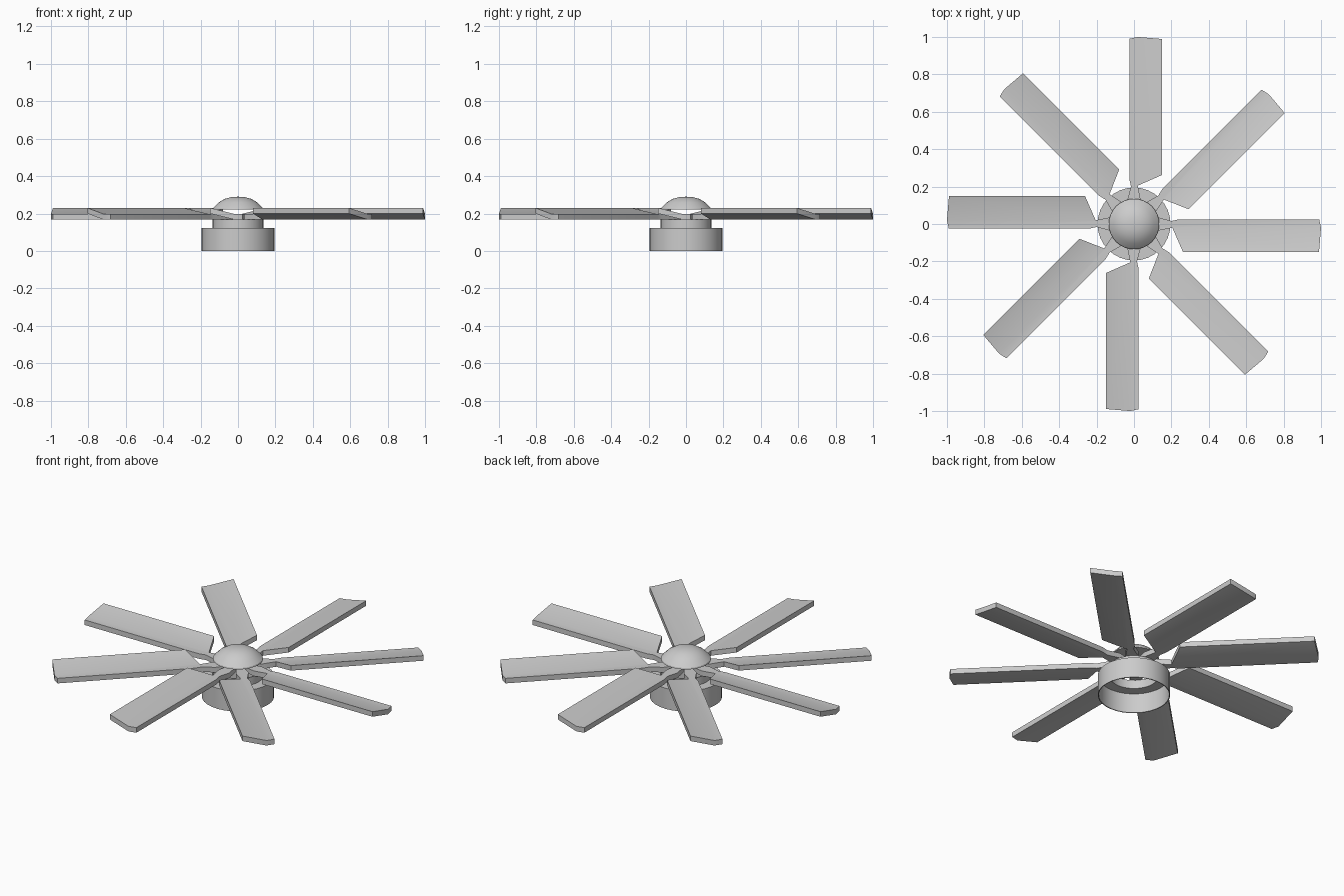
import bpy, bmesh, math
from mathutils import Matrix

if "Cube" in bpy.data.objects:
    bpy.data.objects.remove(bpy.data.objects["Cube"])


def finish(name, bm, angle=30):
    bmesh.ops.recalc_face_normals(bm, faces=bm.faces)
    mesh = bpy.data.meshes.new(name)
    bm.to_mesh(mesh)
    bm.free()
    obj = bpy.data.objects.new(name, mesh)
    bpy.context.collection.objects.link(obj)
    bpy.ops.object.select_all(action='DESELECT')
    obj.select_set(True)
    bpy.context.view_layer.objects.active = obj
    bpy.ops.object.shade_smooth_by_angle(angle=math.radians(angle))
    return obj


def lathe(name, profile, closed=False, steps=32):
    """Revolve (radius, z) points around the vertical axis."""
    bm = bmesh.new()
    verts = [bm.verts.new((r, 0, z)) for r, z in profile]
    pairs = list(zip(verts, verts[1:]))
    if closed:
        pairs.append((verts[-1], verts[0]))
    edges = [bm.edges.new(p) for p in pairs]
    bmesh.ops.spin(bm, geom=verts + edges, cent=(0, 0, 0), axis=(0, 0, 1),
                   angle=2 * math.pi, steps=steps, use_duplicate=False)
    bmesh.ops.remove_doubles(bm, verts=bm.verts, dist=1e-4)
    return finish(name, bm)


# Hollow stepped housing, open underneath
lathe("motor_housing", [(0.195, 0), (0.195, 0.122), (0.136, 0.122),
                        (0.136, 0.168), (0.131, 0.168), (0.131, 0.117),
                        (0.19, 0.117), (0.19, 0)], closed=True)

# Domed cap with a flat underside
lathe("dome_cap", [(0, 0.222), (0.135, 0.222), (0.133, 0.23), (0.105, 0.258),
                   (0.072, 0.278), (0.036, 0.288), (0, 0.29)])

# Blade: flat spine with a flared mounting arm, plus an upswept wing
BOTTOM, RISE, THICK = 0.168, 0.032, 0.03
spine = [(0.05, 0.02), (0.13, 0.035), (0.2, 0.016), (0.24, 0.025),
         (0.99, 0.025), (1.0, -0.02), (0.205, -0.02), (0.13, -0.035),
         (0.05, -0.02)]
wing = [(0.205, -0.02), (1.0, -0.02), (0.989, -0.15), (0.262, -0.15)]

for i in range(8):
    bm = bmesh.new()
    for outline, rise in ((spine, 0), (wing, RISE)):
        bm.faces.new([bm.verts.new((x, y, BOTTOM + (rise if y < -0.1 else 0)))
                      for x, y in outline])
    bmesh.ops.remove_doubles(bm, verts=bm.verts, dist=1e-4)
    # Thicken upwards, keeping the lower skin
    top = bmesh.ops.extrude_face_region(bm, geom=bm.faces[:],
                                        use_keep_orig=True)["geom"]
    bmesh.ops.translate(bm, vec=(0, 0, THICK),
                        verts=[v for v in top if isinstance(v, bmesh.types.BMVert)])
    bmesh.ops.rotate(bm, verts=bm.verts, cent=(0, 0, 0),
                     matrix=Matrix.Rotation(i * math.pi / 4, 3, 'Z'))
    finish(f"fan_blade_{i + 1}", bm)
